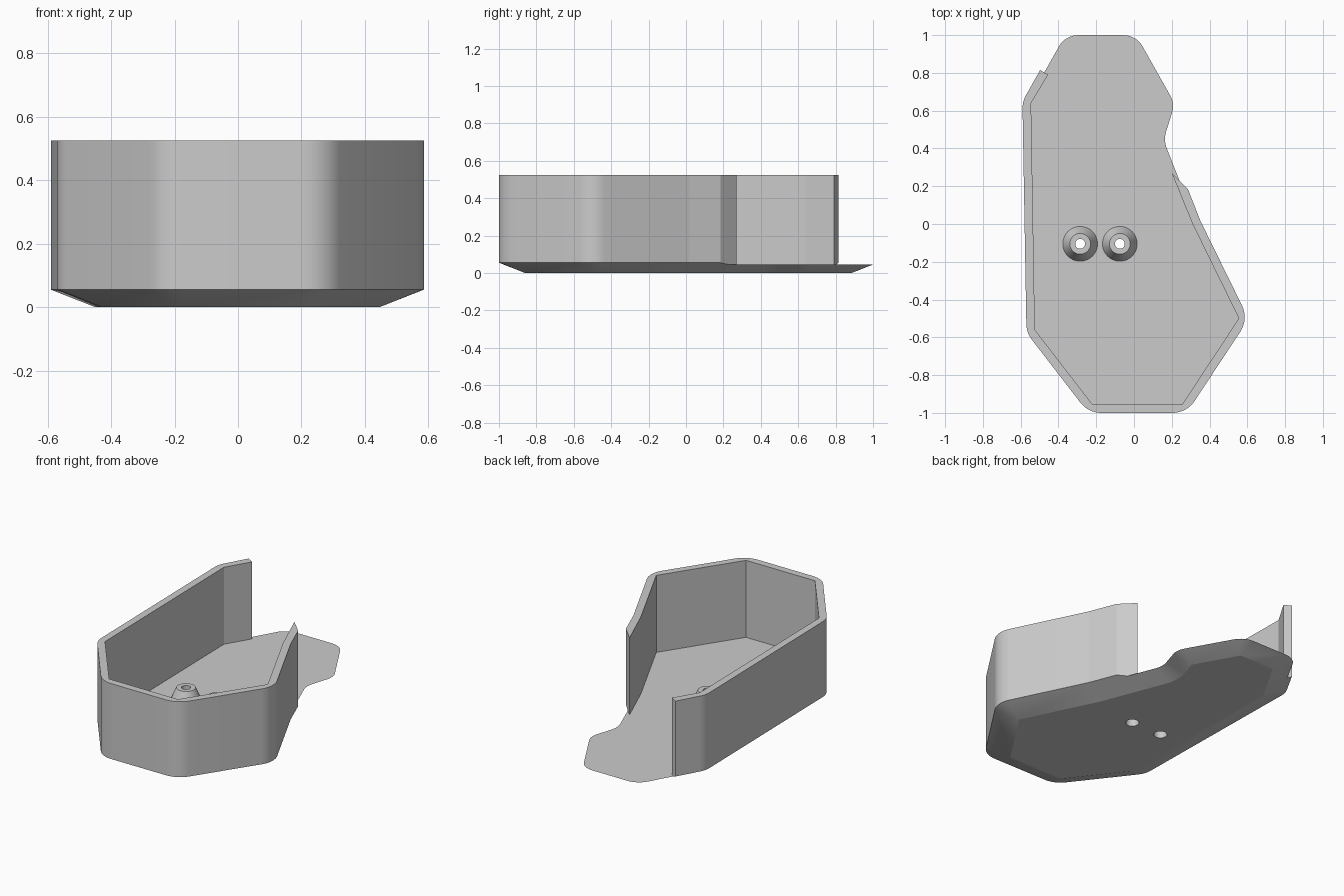
import bpy, bmesh
from math import radians, cos, sin, atan2, tan, pi
from mathutils import Vector

if "Cube" in bpy.data.objects:
    bpy.data.objects.remove(bpy.data.objects["Cube"])

FLOOR, RIM, TOP = 0.045, 0.055, 0.525
FLARE = 0.14          # how far the wall stands outside the bottom face
SEG = 8


def outline(points, grow, concave_radius=0.25):
    """Grow a counterclockwise polygon outward, with every corner an arc."""
    pts = [Vector(p) for p in points]
    ring = []
    for i, p in enumerate(pts):
        d1 = (p - pts[i - 1]).normalized()
        d2 = (pts[(i + 1) % len(pts)] - p).normalized()
        turn = atan2(d1.cross(d2), d1.dot(d2))
        start = atan2(-d1.x, d1.y)        # angle of the outward normal
        radius, centre = grow, p
        start, flip = atan2(-d1.x, d1.y), 1
        if turn < 0:                      # inside corner: arc centre lies outside
            n = Vector((d1.y, -d1.x)) + Vector((d2.y, -d2.x))
            centre = p + n.normalized() * concave_radius / cos(turn / 2)
            radius, flip = concave_radius - grow, -1
        for k in range(SEG + 1):
            a = start + turn * k / SEG
            ring.append(centre + flip * radius * Vector((cos(a), sin(a))))
    return ring


def loft(name, layers):
    """Solid through rings of equal point count, given as (ring, z)."""
    bm = bmesh.new()
    rings = [[bm.verts.new((p[0], p[1], z)) for p in r] for r, z in layers]
    n = len(rings[0])
    for lo, hi in zip(rings, rings[1:]):
        for i in range(n):
            j = (i + 1) % n
            bm.faces.new((lo[i], lo[j], hi[j], hi[i]))
    bm.faces.new(rings[0][::-1])
    bm.faces.new(rings[-1])
    bmesh.ops.remove_doubles(bm, verts=bm.verts, dist=1e-5)
    bmesh.ops.recalc_face_normals(bm, faces=bm.faces)
    me = bpy.data.meshes.new(name)
    bm.to_mesh(me)
    bm.free()
    ob = bpy.data.objects.new(name, me)
    bpy.context.collection.objects.link(ob)
    return ob


def circle(x, y, r, n=48):
    return [(x + r * cos(2 * pi * k / n), y + r * sin(2 * pi * k / n)) for k in range(n)]


def combine(target, tool, operation):
    mod = target.modifiers.new(operation, 'BOOLEAN')
    mod.operation, mod.object, mod.solver = operation, tool, 'EXACT'
    bpy.context.view_layer.update()
    deps = bpy.context.evaluated_depsgraph_get()
    me = bpy.data.meshes.new_from_object(target.evaluated_get(deps))
    target.modifiers.clear()
    target.data = me
    bpy.data.objects.remove(tool)


# Full-height tray body: flat bottom, flared underside, straight sides
base = [(-0.173, -0.86), (0.204, -0.86), (0.446, -0.493), (0.223, -0.039),
        (0.035, 0.44), (0.092, 0.624), (-0.055, 0.885), (-0.297, 0.885),
        (-0.45, 0.613), (-0.43, -0.527)]
wall_ring = outline(base, FLARE)
tray = loft("tray", [(outline(base, 0.0), 0), (wall_ring, RIM), (wall_ring, TOP)])

# Cavity with sharp inner corners, open past both wall ends
cavity = [(-0.455, 0.79), (-0.545, 0.64), (-0.525, -0.56), (-0.22, -0.955),
          (0.255, -0.955), (0.555, -0.5), (0.31, 0.0), (0.2, 0.27),
          (0.3, 0.17), (1, 0.5), (1, 1.3), (-1, 1.3), (-0.627, 0.893)]
combine(tray, loft("cavity_cutter", [(cavity, FLOOR), (cavity, 0.7)]), 'DIFFERENCE')

# Two tapered screw posts with holes opened up from below
for x in (-0.285, -0.075):
    y = -0.105
    combine(tray, loft("screw_post", [(circle(x, y, 0.0985), 0.03),
                                      (circle(x, y, 0.055), 0.13)]), 'UNION')
    combine(tray, loft("hole_cutter", [(circle(x, y, 0.038), -0.05),
                                       (circle(x, y, 0.038), 0.085),
                                       (circle(x, y, 0.026), 0.0851),
                                       (circle(x, y, 0.026), 0.2)]), 'DIFFERENCE')

# Smooth rounded corners, crisp edges
bpy.ops.object.select_all(action='DESELECT')
tray.select_set(True)
bpy.context.view_layer.objects.active = tray
bpy.ops.object.shade_smooth_by_angle(angle=radians(15))
